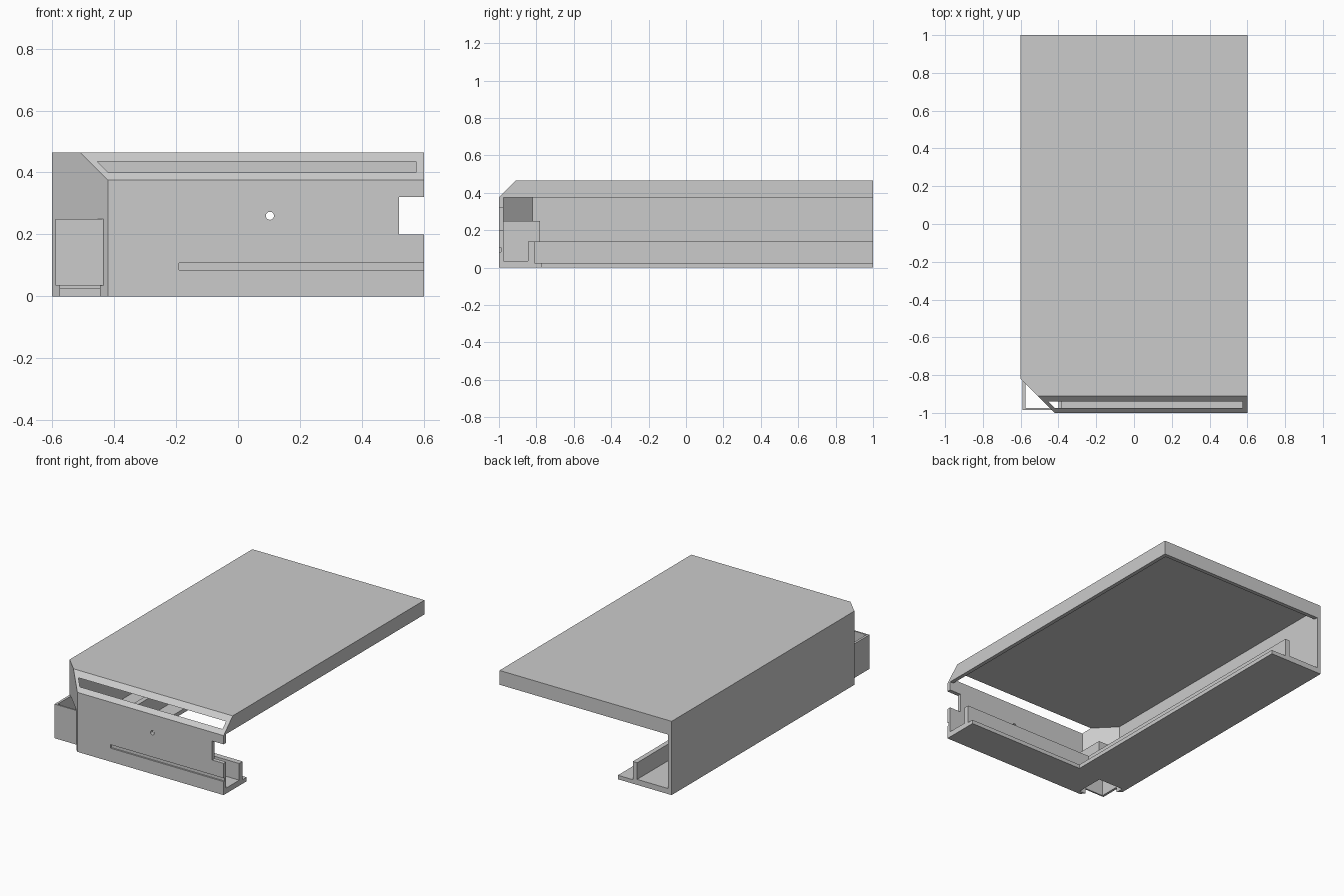
import bpy, bmesh
from mathutils import Vector

old = bpy.data.objects.get("Cube")
if old:
    bpy.data.objects.remove(old, do_unlink=True)

grey = bpy.data.materials.new("plain grey")
grey.use_nodes = True
grey.diffuse_color = (0.6, 0.6, 0.6, 1)
grey.node_tree.nodes["Principled BSDF"].inputs["Base Color"].default_value = (0.6, 0.6, 0.6, 1)


def prism(name, outline, z0, z1, bevel=None):
    """Extrude an xy outline from z0 to z1; optionally slice off one edge."""
    bm = bmesh.new()
    face = bm.faces.new([bm.verts.new((x, y, z0)) for x, y in outline])
    out = bmesh.ops.extrude_face_region(bm, geom=[face])
    top = [v for v in out["geom"] if isinstance(v, bmesh.types.BMVert)]
    bmesh.ops.translate(bm, verts=top, vec=(0, 0, z1 - z0))
    if bevel:
        cut = bmesh.ops.bisect_plane(bm, geom=bm.verts[:] + bm.edges[:] + bm.faces[:],
                                     plane_co=bevel[0], plane_no=bevel[1], clear_outer=True)
        rim = [e for e in cut["geom_cut"] if isinstance(e, bmesh.types.BMEdge)]
        bmesh.ops.contextual_create(bm, geom=rim)
    bmesh.ops.recalc_face_normals(bm, faces=bm.faces[:])
    mesh = bpy.data.meshes.new(name)
    bm.to_mesh(mesh)
    bm.free()
    mesh.materials.append(grey)
    ob = bpy.data.objects.new(name, mesh)
    bpy.context.collection.objects.link(ob)
    return ob


def box(name, x, y, z):
    return prism(name, [(x[0], y[0]), (x[1], y[0]), (x[1], y[1]), (x[0], y[1])], *z)


def corner_outline(x0, x1, y0, y1, diagonal):
    """Rectangle whose front corner at low x is clipped on x + y = diagonal."""
    return [(diagonal - y0, y0), (x1, y0), (x1, y1), (x0, y1), (x0, diagonal - x0)]


def subtract(target, cutter):
    mod = target.modifiers.new(cutter.name, 'BOOLEAN')
    mod.operation = 'DIFFERENCE'
    mod.solver = 'EXACT'
    mod.object = cutter
    bpy.context.view_layer.objects.active = target
    bpy.ops.object.modifier_apply(modifier=mod.name)
    bpy.data.objects.remove(cutter, do_unlink=True)


# Outer shell with clipped corner and sloping front top edge
shell = prism("shell", corner_outline(-0.6, 0.6, -1, 1, -1.42), 0, 0.465,
              (Vector((0, -1, 0.375)), Vector((0, -1, 1))))

# Hollow under the lid: it breaks through the slope to leave the long slot
subtract(shell, prism("lid_cavity", corner_outline(-0.575, 0.575, -0.975, 0.975, -1.395), 0.2, 0.435))

# Open right and back sides, below the lid rim
subtract(shell, prism("side_opening", corner_outline(-0.575, 0.8, -0.975, 1.2, -1.395), 0.025, 0.375))

# Open floor, leaving flanges along the front and the long wall
subtract(shell, box("floor_opening", (-0.225, 0.8), (-0.77, 1.2), (-0.1, 0.1)))

# Corner pocket passage through the floor and the clipped corner
subtract(shell, box("pocket_passage", (-0.575, -0.4), (-0.975, -0.795), (-0.1, 0.25)))

# Front wall: end notch, long groove and round hole
subtract(shell, box("end_notch", (0.52, 0.7), (-1.1, -0.95), (0.2, 0.32)))
subtract(shell, box("long_groove", (-0.19, 0.7), (-1.1, -0.99), (0.085, 0.107)))
bpy.ops.mesh.primitive_cylinder_add(vertices=24, radius=0.013, depth=0.2,
                                    location=(0.103, -1, 0.26), rotation=(1.5708, 0, 0))
subtract(shell, bpy.context.object)

# Pocket tube around the clipped corner, open at top and bottom
pocket = box("corner_pocket", (-0.59, -0.385), (-0.985, -0.78), (0.035, 0.25))
subtract(pocket, box("pocket_bore", (-0.575, -0.4), (-0.975, -0.795), (-0.1, 0.5)))

# Inner ribs, which form channels with the outer walls
box("front_rib", (-0.36, 0.6), (-0.845, -0.81), (0.025, 0.14))
box("long_rib", (-0.36, -0.33), (-0.81, 1), (0.025, 0.14))

# Raised channel floors
box("front_channel_floor", (-0.385, 0.6), (-0.975, -0.845), (0.025, 0.035))
box("long_channel_floor", (-0.575, -0.36), (-0.78, 1), (0.025, 0.035))
